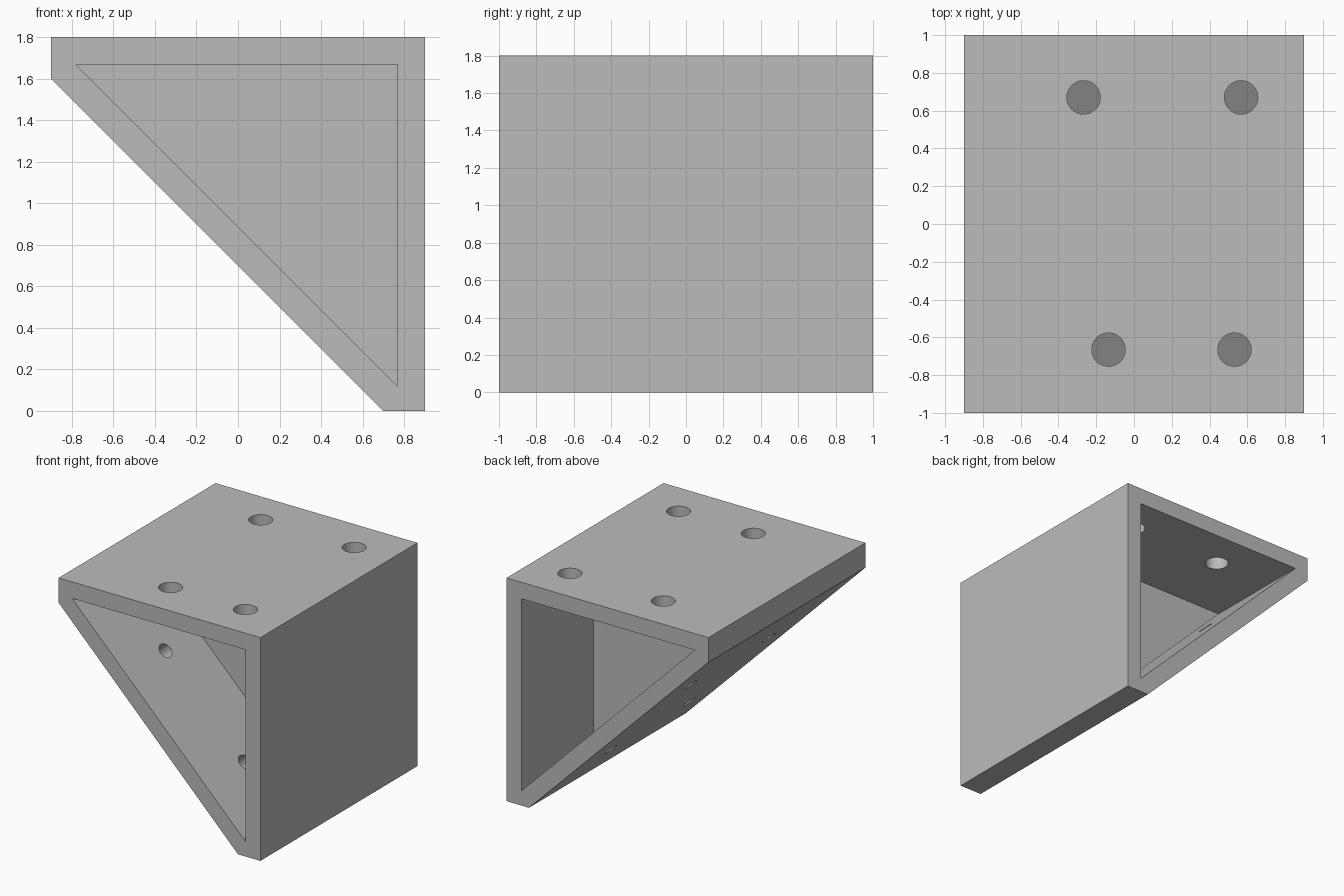
import bpy
import bmesh
from math import pi
from mathutils import Matrix

cube = bpy.data.objects.get("Cube")
if cube:
    bpy.data.objects.remove(cube, do_unlink=True)

grey = bpy.data.materials.new("plain grey")
grey.use_nodes = True
colour = (0.5, 0.5, 0.5, 1)
grey.diffuse_color = colour
grey.node_tree.nodes["Principled BSDF"].inputs["Base Color"].default_value = colour


def make_object(name, bm):
    bmesh.ops.recalc_face_normals(bm, faces=bm.faces)
    mesh = bpy.data.meshes.new(name)
    bm.to_mesh(mesh)
    bm.free()
    mesh.materials.append(grey)
    obj = bpy.data.objects.new(name, mesh)
    bpy.context.collection.objects.link(obj)
    return obj


def prism(name, profile, y0, y1):
    """Extrude an (x, z) outline along y."""
    bm = bmesh.new()
    face = bm.faces.new([bm.verts.new((x, y0, z)) for x, z in profile])
    new = bmesh.ops.extrude_face_region(bm, geom=[face])["geom"]
    verts = [v for v in new if isinstance(v, bmesh.types.BMVert)]
    bmesh.ops.translate(bm, verts=verts, vec=(0, y1 - y0, 0))
    return make_object(name, bm)


def cut(target, cutter):
    """Subtract the cutter, then discard it."""
    mod = target.modifiers.new("cut", "BOOLEAN")
    mod.operation = "DIFFERENCE"
    mod.solver = "EXACT"
    mod.object = cutter
    bpy.context.view_layer.objects.active = target
    bpy.ops.object.modifier_apply(modifier=mod.name)
    bpy.data.objects.remove(cutter, do_unlink=True)


# Wedge body with blunt tips
bracket = prism("wedge_bracket",
                [(-0.9, 1.8), (-0.9, 1.6), (0.7, 0), (0.9, 0), (0.9, 1.8)], -1, 1)

# Triangular pockets on both ends leave a central web
pocket = [(-0.78, 1.667), (0.767, 0.12), (0.767, 1.667)]
web = 0.083
cut(bracket, prism("front_pocket", pocket, -1.1, -web))
cut(bracket, prism("back_pocket", pocket, web, 1.1))

# Bolt holes: large through the top, small square to the sloping wall
holes = bmesh.new()


def add_hole(radius, depth, location, tilt=0):
    matrix = Matrix.Translation(location) @ Matrix.Rotation(tilt, 4, "Y")
    bmesh.ops.create_cone(holes, cap_ends=True, segments=40, radius1=radius,
                          radius2=radius, depth=depth, matrix=matrix)


for x, y in [(-0.267, 0.67), (0.567, 0.67), (-0.135, -0.665), (0.532, -0.665)]:
    add_hole(0.0885, 0.3, (x, y, 1.75))
for x in (-0.39, 0.317):
    for y in (-0.5, 0.5):
        add_hole(0.058, 0.34, (x + 0.047, y, 0.747 - x), pi / 4)
cut(bracket, make_object("hole_cutters", holes))

# Smooth hole walls, crisp edges
bpy.ops.object.select_all(action="DESELECT")
bracket.select_set(True)
bpy.context.view_layer.objects.active = bracket
bpy.ops.object.shade_smooth_by_angle()
